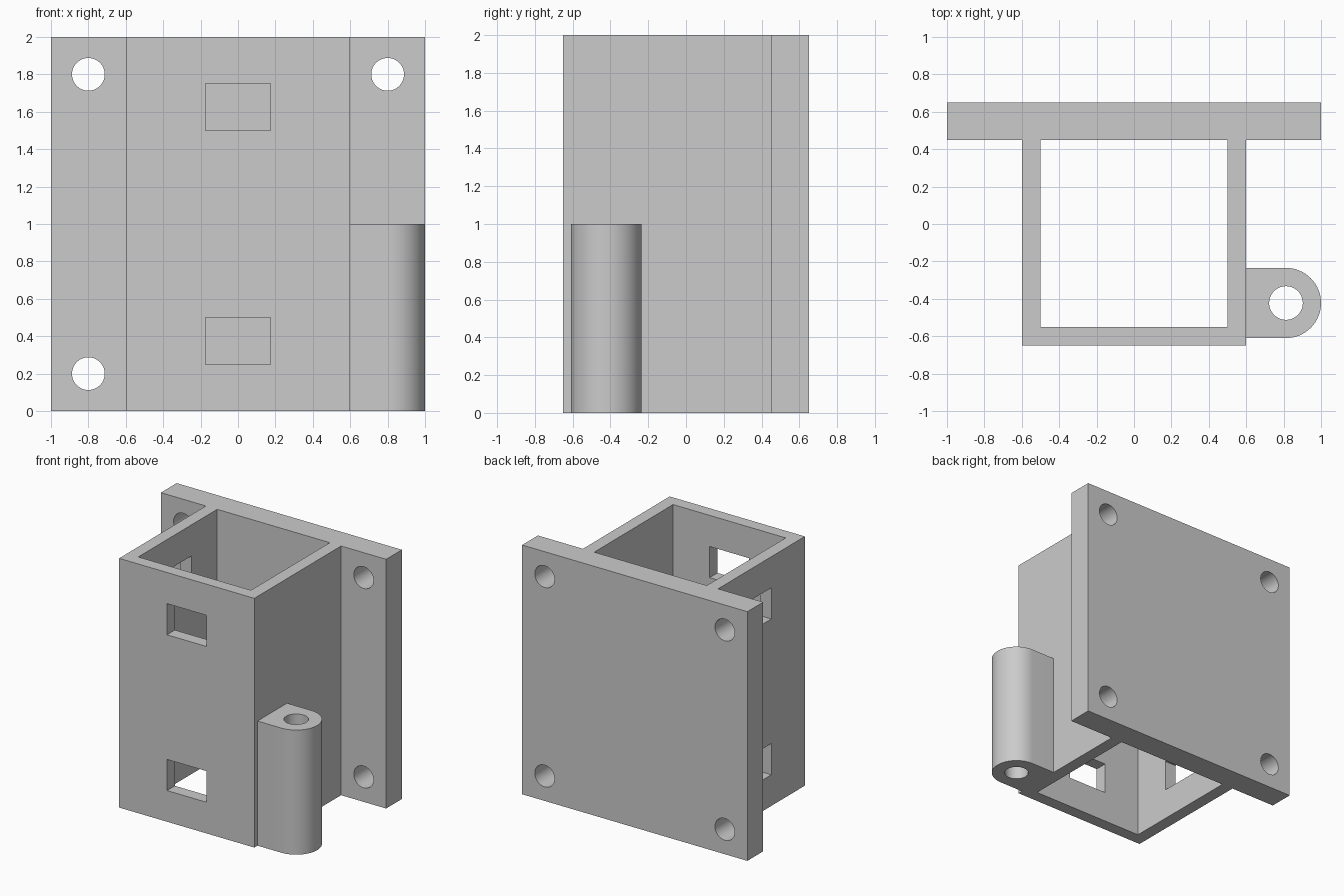
import bpy
import bmesh
import math

old = bpy.data.objects.get("Cube")
if old:
    bpy.data.objects.remove(old, do_unlink=True)

grey = bpy.data.materials.new("plain grey")
grey.use_nodes = True
colour = (0.6, 0.6, 0.6, 1)
grey.diffuse_color = colour
grey.node_tree.nodes["Principled BSDF"].inputs["Base Color"].default_value = colour


def prism(name, outline, low, high):
    """Upright prism from an xy outline."""
    bm = bmesh.new()
    base = bm.faces.new([bm.verts.new((x, y, low)) for x, y in outline])
    up = bmesh.ops.extrude_face_region(bm, geom=[base])["geom"]
    for v in up:
        if isinstance(v, bmesh.types.BMVert):
            v.co.z = high
    bmesh.ops.recalc_face_normals(bm, faces=bm.faces)
    mesh = bpy.data.meshes.new(name)
    bm.to_mesh(mesh)
    bm.free()
    mesh.materials.append(grey)
    obj = bpy.data.objects.new(name, mesh)
    bpy.context.collection.objects.link(obj)
    return obj


def box(name, x0, x1, y0, y1, z0, z1):
    return prism(name, [(x0, y0), (x1, y0), (x1, y1), (x0, y1)], z0, z1)


def arc(x, y, r, start, end, n):
    step = math.radians(end - start) / n
    return [(x + r * math.cos(math.radians(start) + i * step),
             y + r * math.sin(math.radians(start) + i * step)) for i in range(n + 1)]


def combine(target, other, operation):
    mod = target.modifiers.new(operation.title(), "BOOLEAN")
    mod.operation = operation
    mod.solver = "EXACT"
    mod.object = other
    bpy.context.view_layer.objects.active = target
    bpy.ops.object.modifier_apply(modifier=mod.name)
    bpy.data.objects.remove(other, do_unlink=True)


# One solid bracket: T-shaped outline of back plate and square sleeve
bracket = prism("bracket", [
    (-0.6, -0.65), (0.6, -0.65), (0.6, 0.45), (1, 0.45),
    (1, 0.65), (-1, 0.65), (-1, 0.45), (-0.6, 0.45)], 0, 2)

# Round-nosed hinge lug, rooted inside the sleeve wall
lug_x, lug_y, lug_r = 0.8125, -0.4225, 0.1875
nose = arc(lug_x, lug_y, lug_r, -90, 90, 32)
lug = prism("hinge_lug", [(0.55, lug_y - lug_r)] + nose + [(0.55, lug_y + lug_r)], 0, 1)
combine(bracket, lug, "UNION")

# Square bore and pin hole
combine(bracket, box("bore", -0.5, 0.5, -0.55, 0.45, -0.1, 2.1), "DIFFERENCE")
pin = prism("pin_hole", arc(lug_x, lug_y, 0.09, 0, 360, 48)[:-1], -0.1, 1.1)
combine(bracket, pin, "DIFFERENCE")

# Strap slots through the front wall and one side wall
for z in (0.25, 1.5):
    combine(bracket, box("front_slot", -0.175, 0.175, -0.7, -0.5, z, z + 0.25), "DIFFERENCE")
    combine(bracket, box("side_slot", -0.7, -0.45, -0.225, 0.125, z, z + 0.25), "DIFFERENCE")

# Bolt holes in the plate corners
for x in (-0.8, 0.8):
    for z in (0.2, 1.8):
        bolt = prism("bolt_hole", arc(0, 0, 0.0875, 0, 360, 48)[:-1], -0.15, 0.15)
        bolt.rotation_euler.x = math.pi / 2
        bolt.location = (x, 0.55, z)
        bpy.context.view_layer.update()
        combine(bracket, bolt, "DIFFERENCE")

# Smooth the round parts, keep corners crisp
bpy.ops.object.select_all(action="DESELECT")
bracket.select_set(True)
bpy.context.view_layer.objects.active = bracket
bpy.ops.object.shade_smooth_by_angle(angle=math.radians(30))
